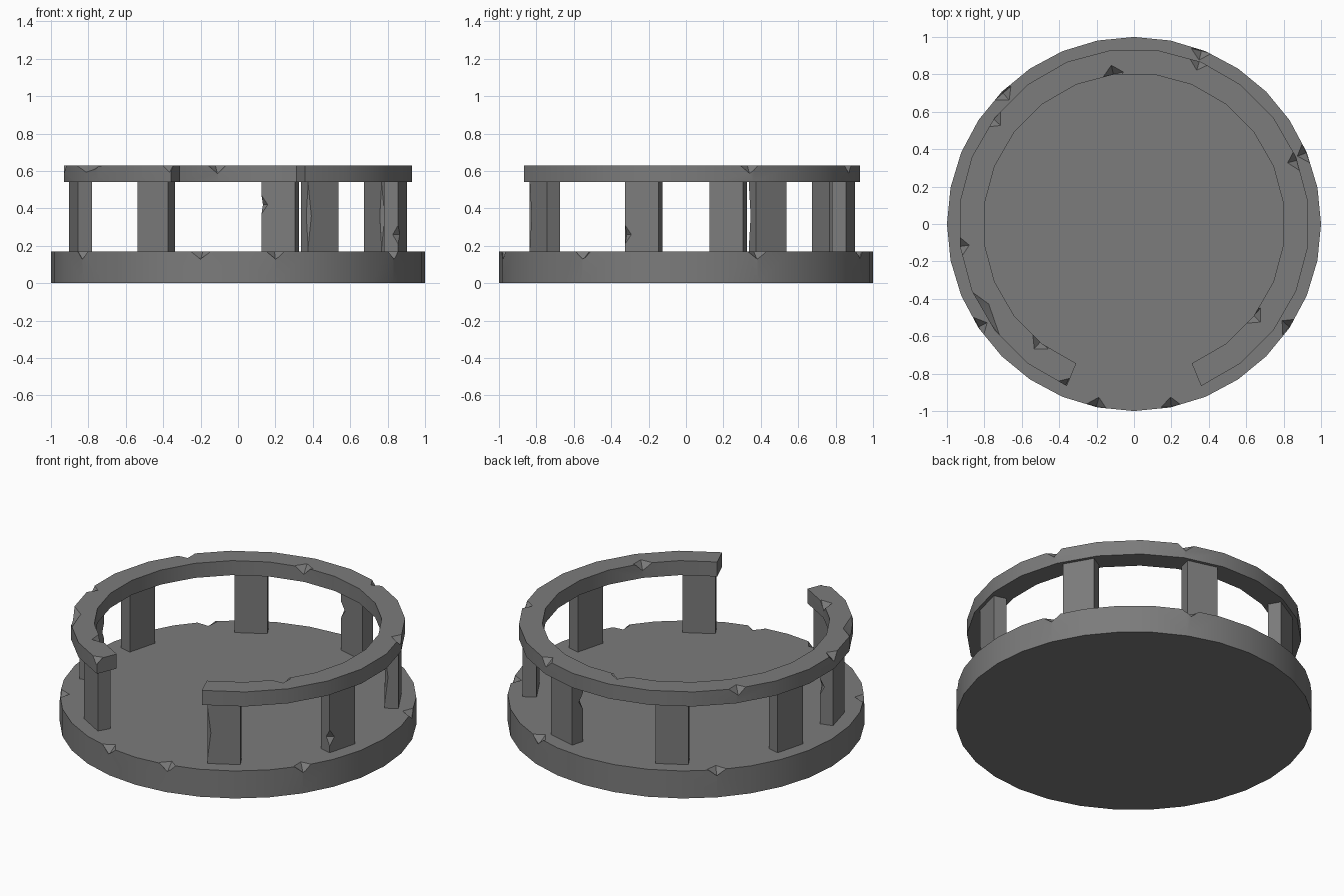
import bpy, bmesh, math, random
from mathutils import Matrix, Vector

if "Cube" in bpy.data.objects:
    bpy.data.objects.remove(bpy.data.objects["Cube"])

random.seed(4)
stone = bpy.data.materials.new("grey stone")
stone.diffuse_color = (0.2, 0.2, 0.2, 1)
stone.use_nodes = True
stone.node_tree.nodes["Principled BSDF"].inputs["Base Color"].default_value = stone.diffuse_color


def make(name, bm):
    bmesh.ops.recalc_face_normals(bm, faces=bm.faces)
    me = bpy.data.meshes.new(name)
    bm.to_mesh(me)
    bm.free()
    me.materials.append(stone)
    ob = bpy.data.objects.new(name, me)
    bpy.context.collection.objects.link(ob)
    return ob


def activate(ob):
    bpy.ops.object.select_all(action='DESELECT')
    ob.select_set(True)
    bpy.context.view_layer.objects.active = ob


def polar(deg, r, z=0):
    # angle measured from the front (-y) towards +x
    a = math.radians(deg)
    return Vector((r * math.sin(a), -r * math.cos(a), z))


def chip(ob, spots):
    # cut small diamond-shaped notches; spot = (x, y, z, (tangent, radial, height))
    bm = bmesh.new()
    for x, y, z, size in spots:
        turn = Matrix.Rotation(math.atan2(x, -y) + random.uniform(-.15, .15), 4, 'Z')
        m = Matrix.Translation((x, y, z)) @ turn @ Matrix.Diagonal((*size, 1))
        bmesh.ops.create_uvsphere(bm, u_segments=4, v_segments=2, radius=1, matrix=m)
    cutter = make("chip_cutter", bm)
    cutter.hide_render = True
    mod = ob.modifiers.new("chips", 'BOOLEAN')
    mod.operation = 'DIFFERENCE'
    mod.solver = 'EXACT'
    mod.object = cutter
    activate(ob)
    bpy.ops.object.modifier_apply(modifier=mod.name)
    bpy.data.objects.remove(cutter)


# Round base slab
bm = bmesh.new()
bmesh.ops.create_cone(bm, cap_ends=True, segments=32, radius1=1, radius2=1, depth=.17,
                      matrix=Matrix.Translation((0, 0, .085)))
base = make("base", bm)
small = (.055, .05, .045)
chip(base, [(x, y, .17, small) for x, y in
            [(-.70, .70), (-.83, -.55), (-.2, -.975), (.2, -.975),
             (.83, -.55), (.92, .38), (.36, .925)]])

# Open upper ring, 21 of 24 segments
bm = bmesh.new()
rows = []
for i in range(22):
    d = 22.5 + 15 * i
    rows.append([bm.verts.new(polar(d, r, z)) for r, z in
                 [(.807, .54), (.938, .54), (.938, .63), (.807, .63)]])
for a, b in zip(rows, rows[1:]):
    for k in range(4):
        bm.faces.new((a[k], a[(k + 1) % 4], b[(k + 1) % 4], b[k]))
bm.faces.new(rows[0])
bm.faces.new(rows[-1][::-1])
ring = make("upper_ring", bm)
chip(ring, [(x, y, .63, small) for x, y in
            [(-.11, .80), (.35, .87), (-.75, .56), (-.93, -.12),
             (-.50, -.63), (.64, -.49), (.87, .34), (-.37, -.87)]]
     + [(-.82, -.46, .635, (.19, .06, .05))])

# Pillars: 45 degree spacing, with a closer pair on the left
pillars = []
for i, d in enumerate([30, 75, 120, 165, 210, 255, 285, 330]):
    bm = bmesh.new()
    m = (Matrix.Translation(polar(d, .872, .355)) @ Matrix.Rotation(math.radians(d), 4, 'Z')
         @ Matrix.Diagonal((.186, .078, .38, 1)))
    bmesh.ops.create_cube(bm, size=1, matrix=m)
    p = make("pillar_%d" % (i + 1), bm)
    pillars.append((p, d))


def corner(d, t, r, z, size):
    # point on a vertical pillar edge: t, r = -1 or 1 for side and inner/outer
    v = polar(d, .872 + r * .039) + Matrix.Rotation(math.radians(d), 3, 'Z') @ Vector((t * .093, 0, 0))
    return (v.x, v.y, z, size)


# Worn pillar edges
nick, wear = (.035, .03, .05), (.02, .02, .17)
marks = {30: (-1, 1, .36, wear), 75: (-1, 1, .26, nick), 120: (-1, -1, .36, wear),
         165: (1, -1, .42, nick), 285: (-1, -1, .40, nick), 330: (-1, -1, .35, nick)}
for p, d in pillars:
    if d in marks:
        chip(p, [corner(d, *marks[d])])

for ob in [base, ring] + [p for p, _ in pillars]:
    activate(ob)
    bpy.ops.object.shade_smooth_by_angle(angle=math.radians(25))
